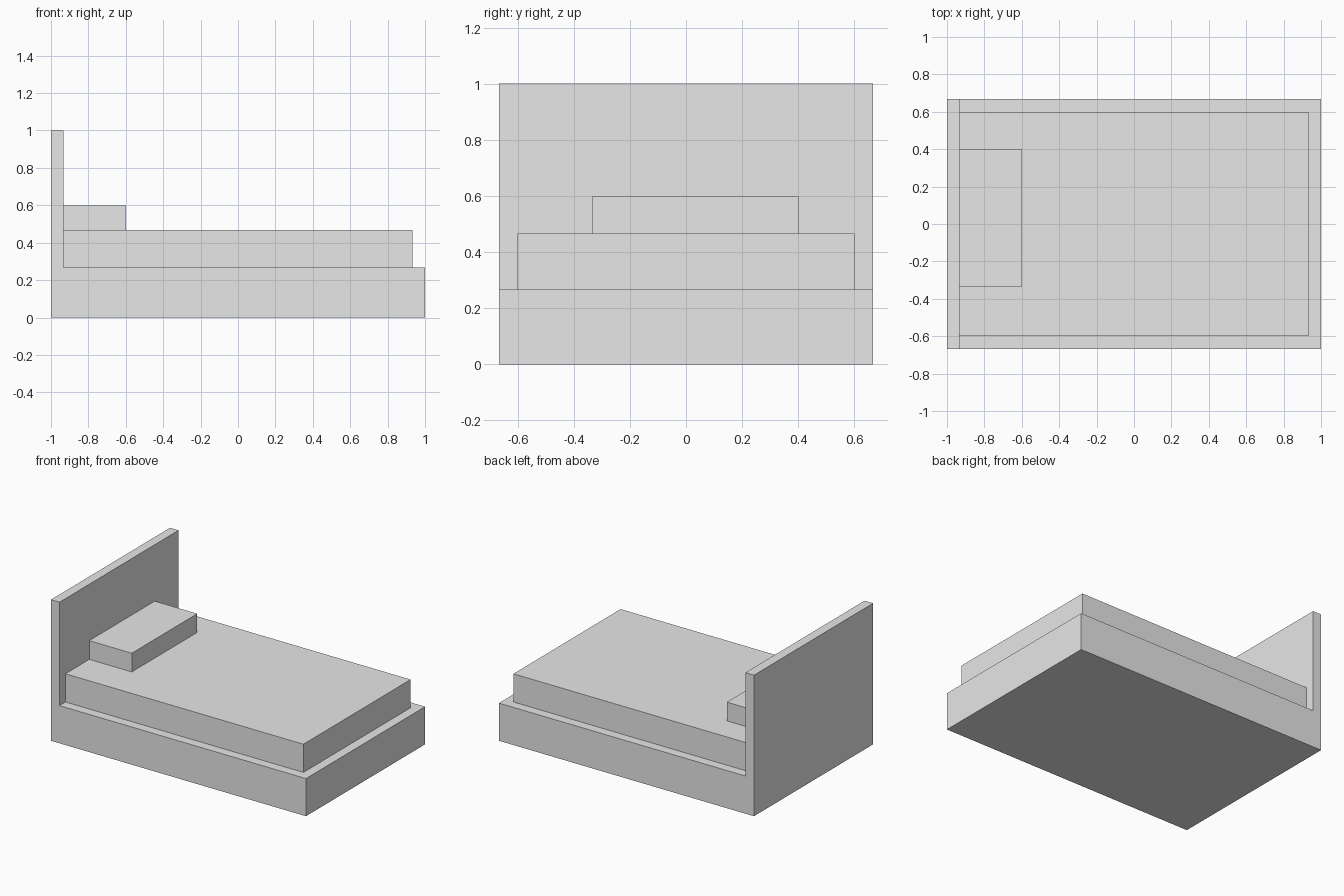
import bpy
import bmesh

cube = bpy.data.objects.get("Cube")
if cube:
    bpy.data.objects.remove(cube, do_unlink=True)

# One plain grey for every part
GREY = (0.8, 0.8, 0.8, 1.0)
grey = bpy.data.materials.new("plain_grey")
grey.use_nodes = True
grey.diffuse_color = GREY
grey.node_tree.nodes["Principled BSDF"].inputs["Base Color"].default_value = GREY


def extrude_profile(name, profile, y0, y1):
    """Extrude a flat x-z outline along y from y0 to y1."""
    bm = bmesh.new()
    face = bm.faces.new([bm.verts.new((x, y0, z)) for x, z in profile])
    result = bmesh.ops.extrude_face_region(bm, geom=[face])
    verts = [v for v in result["geom"] if isinstance(v, bmesh.types.BMVert)]
    bmesh.ops.translate(bm, verts=verts, vec=(0, y1 - y0, 0))
    bmesh.ops.recalc_face_normals(bm, faces=bm.faces)
    mesh = bpy.data.meshes.new(name)
    bm.to_mesh(mesh)
    bm.free()
    mesh.materials.append(grey)
    obj = bpy.data.objects.new(name, mesh)
    bpy.context.collection.objects.link(obj)
    return obj


def box(name, x0, x1, y0, y1, z0, z1):
    return extrude_profile(name, [(x0, z0), (x1, z0), (x1, z1), (x0, z1)], y0, y1)


HALF_WIDTH = 0.667
BOARD_FRONT = -0.933
BASE_TOP = 0.267
MATTRESS_TOP = 0.467

# Bed base and headboard share one L-shaped outline
extrude_profile(
    "bed_frame",
    [(-1, 0), (1, 0), (1, BASE_TOP), (BOARD_FRONT, BASE_TOP), (BOARD_FRONT, 1), (-1, 1)],
    -HALF_WIDTH, HALF_WIDTH)

# Mattress, set in from the edges of the base
box("mattress", BOARD_FRONT, -BOARD_FRONT, -0.6, 0.6, BASE_TOP, MATTRESS_TOP)

# Pillow against the headboard, slightly off centre
box("pillow", BOARD_FRONT, -0.6, -0.333, 0.4, MATTRESS_TOP, 0.6)
